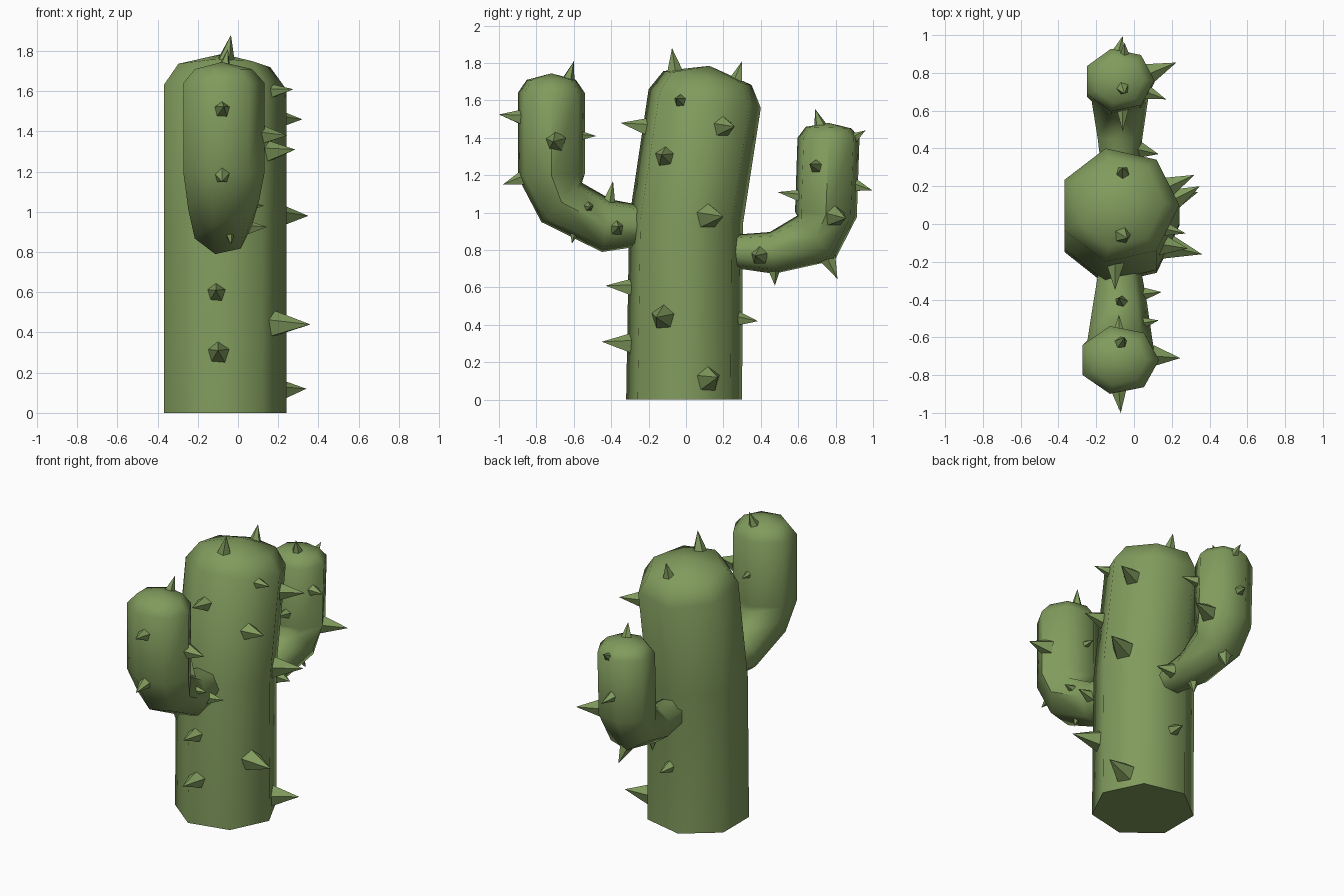
import bpy, bmesh, math
from mathutils import Vector

green = bpy.data.materials.new("cactus green")
green.diffuse_color = (0.22, 0.33, 0.11, 1)


def finish(name, bm):
    bmesh.ops.recalc_face_normals(bm, faces=bm.faces[:])
    me = bpy.data.meshes.new(name)
    bm.to_mesh(me)
    bm.free()
    me.materials.append(green)
    ob = bpy.data.objects.new(name, me)
    bpy.context.collection.objects.link(ob)
    return ob


def stem(name, rings, apex, sides=7, x=-0.08):
    """Seven-sided tube; each ring is (y, z, x radius, in-plane radius, tilt)."""
    bm = bmesh.new()
    loops = []
    for y, z, rx, rn, tilt in rings:
        t = math.radians(tilt)
        loop = []
        for i in range(sides):
            a = 2 * math.pi * i / sides
            s = rn * math.sin(a)
            loop.append(bm.verts.new((x + rx * math.cos(a),
                                      y + s * math.cos(t), z + s * math.sin(t))))
        loops.append(loop)
    for lo, hi in zip(loops, loops[1:]):
        for i in range(sides):
            j = (i + 1) % sides
            bm.faces.new((lo[i], lo[j], hi[j], hi[i]))
    bm.faces.new(loops[0][::-1])
    tip = bm.verts.new((x, *apex))
    for i in range(sides):
        bm.faces.new((loops[-1][i], loops[-1][(i + 1) % sides], tip))
    ob = finish(name, bm)
    bpy.ops.object.select_all(action='DESELECT')
    bpy.context.view_layer.objects.active = ob
    ob.select_set(True)
    bpy.ops.object.shade_smooth_by_angle(angle=math.radians(56))


def spikes(name, items):
    """Five-sided thorns; each is (base point, tip point, base radius)."""
    bm = bmesh.new()
    for base, tip, r in items:
        b, p = Vector(base), Vector(tip)
        d = (p - b).normalized()
        b -= d * 0.02
        q = d.to_track_quat('Z', 'Y')
        ring = [bm.verts.new(b + q @ Vector((r * math.sin(a), r * math.cos(a), 0)))
                for a in (2 * math.pi * i / 5 for i in range(5))]
        top = bm.verts.new(p)
        bm.faces.new(ring[::-1])
        for i in range(5):
            bm.faces.new((ring[i], ring[(i + 1) % 5], top))
    finish(name, bm)


# Trunk, leaning back slightly in its upper half
stem("trunk", [(-0.01, 0, .32, .318, 0), (0.0, 0.95, .32, .312, -3),
               (0.10, 1.61, .32, .312, -9.5), (0.115, 1.72, .24, .245, -9)],
     (0.125, 1.785))

# Taller front arm
stem("front_arm", [(-0.2, 0.93, .11, .105, 90), (-0.425, 0.93, .15, .146, 80),
                   (-0.665, 1.055, .185, .155, 44), (-0.72, 1.2, .213, .184, 3),
                   (-0.72, 1.64, .213, .184, 0), (-0.72, 1.71, .15, .135, 0)],
     (-0.72, 1.745))

# Shorter back arm
stem("back_arm", [(0.2, 0.795, .09, .085, -90), (0.46, 0.785, .125, .115, -84),
                  (0.695, 0.865, .16, .16, -50), (0.748, 0.99, .188, .17, -5),
                  (0.762, 1.40, .188, .17, 0), (0.762, 1.455, .135, .125, -2)],
     (0.762, 1.48))

# Thorns on the trunk
spikes("trunk_spikes", [
    ((.19, .12, .98), (.35, .20, .98), .075), ((.19, -.12, .44), (.36, -.16, .44), .073),
    ((.19, .12, .11), (.34, .17, .12), .073), ((.19, .20, 1.46), (.32, .26, 1.46), .06),
    ((.16, -.11, 1.30), (.285, -.13, 1.31), .062), ((.18, -.03, 1.60), (.275, -.05, 1.61), .04),
    ((-.11, -.31, .60), (-.11, -.43, .61), .05), ((-.10, -.31, .30), (-.10, -.45, .31), .06),
    ((-.10, -.23, 1.46), (-.10, -.35, 1.48), .05), ((-.08, .29, .43), (-.07, .385, .42), .045),
    ((-.06, -.06, 1.755), (-.035, -.075, 1.88), .052), ((-.06, .27, 1.71), (-.06, .30, 1.81), .045)])

# Thorns on the front arm
spikes("front_arm_spikes", [
    ((-.08, -.89, 1.51), (-.07, -1.0, 1.525), .047), ((-.08, -.88, 1.18), (-.08, -.98, 1.15), .047),
    ((-.07, -.63, 1.71), (-.05, -.60, 1.81), .042), ((-.08, -.55, 1.41), (-.08, -.48, 1.41), .03),
    ((-.07, -.41, 1.07), (-.08, -.39, 1.17), .037), ((-.04, -.60, .88), (-.035, -.61, .835), .028),
    ((.12, -.70, 1.38), (.245, -.71, 1.38), .06), ((.07, -.52, 1.03), (.13, -.51, 1.03), .03),
    ((.05, -.37, .92), (.145, -.36, .925), .045)])

# Thorns on the back arm
spikes("back_arm_spikes", [
    ((-.06, .72, 1.46), (-.05, .69, 1.555), .044), ((-.05, .90, 1.40), (-.05, .96, 1.44), .035),
    ((-.08, .92, 1.14), (-.06, .995, 1.12), .037), ((-.06, .60, 1.09), (-.06, .49, 1.11), .038),
    ((-.08, .47, .68), (-.08, .475, .61), .038), ((-.08, .77, .735), (-.06, .81, .645), .045),
    ((.09, .69, 1.25), (.17, .66, 1.26), .038), ((.09, .80, .98), (.225, .855, .97), .06),
    ((.04, .39, .77), (.13, .37, .77), .05)])
